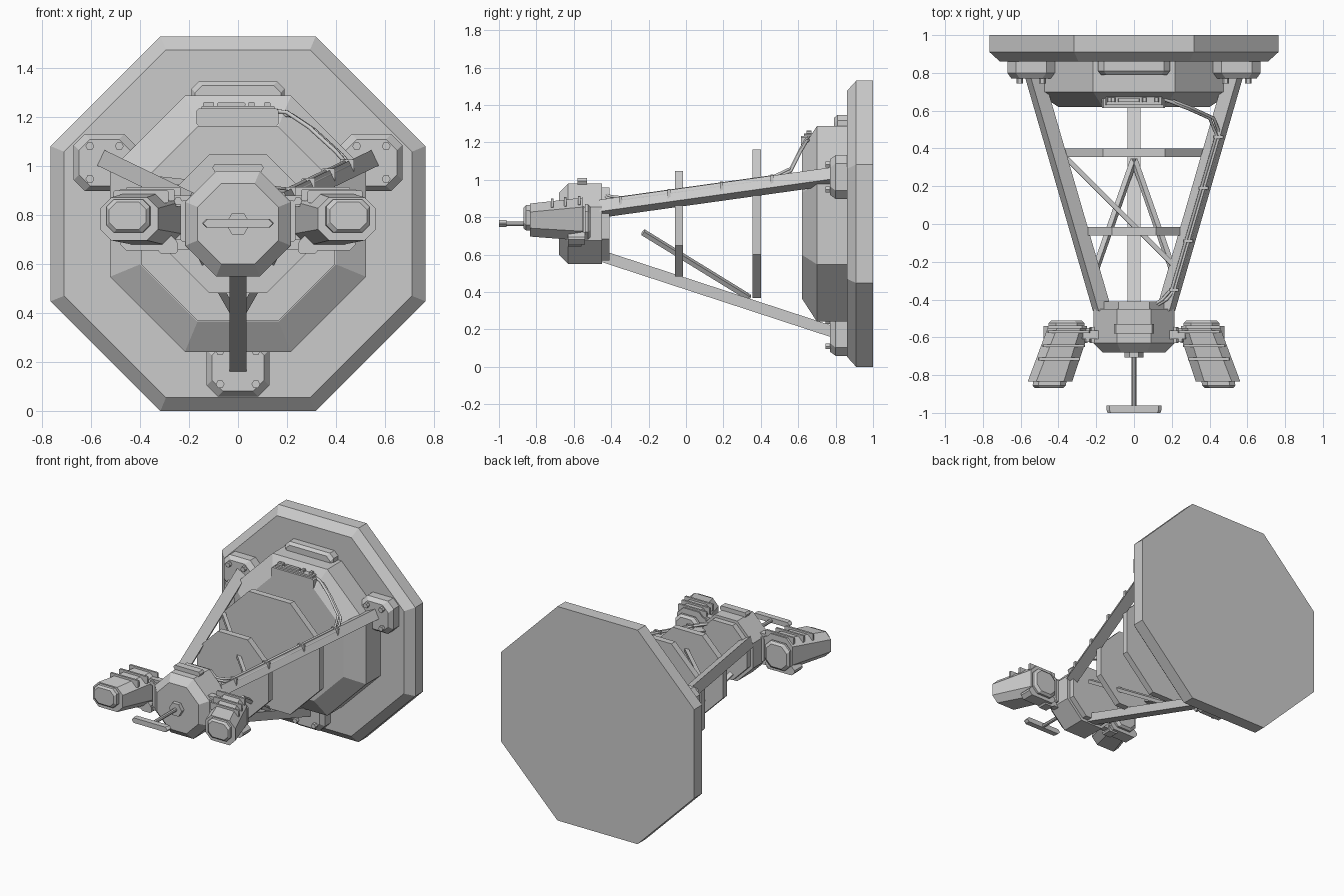
import bpy, bmesh, math
from mathutils import Vector

cube = bpy.data.objects.get("Cube")
if cube:
    bpy.data.objects.remove(cube, do_unlink=True)

grey = bpy.data.materials.new("light_grey")
grey.use_nodes = True
colour = (0.6, 0.6, 0.6, 1)
grey.diffuse_color = colour
grey.node_tree.nodes["Principled BSDF"].inputs["Base Color"].default_value = colour

AXIS_Z = 0.765
OCT = 2 - math.sqrt(2)


def finish(name, bm):
    bmesh.ops.recalc_face_normals(bm, faces=bm.faces)
    mesh = bpy.data.meshes.new(name)
    bm.to_mesh(mesh)
    bm.free()
    mesh.materials.append(grey)
    ob = bpy.data.objects.new(name, mesh)
    bpy.context.collection.objects.link(ob)
    return ob


def loft(name, rings):
    bm = bmesh.new()
    loops = [[bm.verts.new(p) for p in ring] for ring in rings]
    n = len(loops[0])
    for a, b in zip(loops, loops[1:]):
        for i in range(n):
            j = (i + 1) % n
            bm.faces.new((a[i], a[j], b[j], b[i]))
    bm.faces.new(loops[0])
    bm.faces.new(loops[-1])
    return finish(name, bm)


def cut_rect(y, cx, cz, hw, hh, c):
    """Rectangle facing y with its corners cut off by c."""
    pts = []
    for sx, sz, flip in ((1, 1, 0), (-1, 1, 1), (-1, -1, 0), (1, -1, 1)):
        pair = [(cx + sx * hw, y, cz + sz * (hh - c)),
                (cx + sx * (hw - c), y, cz + sz * hh)]
        pts += pair[::-1] if flip else pair
    return pts


def octagon(name, *sections):
    """Eight-sided solid along y from (y, apothem) pairs."""
    return loft(name, [cut_rect(y, 0, AXIS_Z, a, a, a * OCT) for y, a in sections])


def box(name, x, y, z, c=0.004):
    cx, cz = sum(x) / 2, sum(z) / 2
    hw, hh = (x[1] - x[0]) / 2, (z[1] - z[0]) / 2
    return loft(name, [cut_rect(v, cx, cz, hw, hh, c) for v in y])


def beam(name, a, b, width, depth):
    a, b = Vector(a), Vector(b)
    d = (b - a).normalized()
    side = d.cross(Vector((0, 1, 0))).normalized()
    up = side.cross(d)
    return loft(name, [[p + side * sx * width / 2 + up * sz * depth / 2
                        for sx, sz in ((1, 1), (-1, 1), (-1, -1), (1, -1))]
                       for p in (a, b)])


def rod(name, x, z, y0, y1, r, n=6):
    ring = [(x + r * math.cos(math.tau * i / n), z + r * math.sin(math.tau * i / n))
            for i in range(n)]
    return loft(name, [[(u, y, v) for u, v in ring] for y in (y0, y1)])


def tube(name, points, r):
    cu = bpy.data.curves.new(name, 'CURVE')
    cu.dimensions = '3D'
    cu.bevel_depth = r
    cu.bevel_resolution = 1
    cu.use_fill_caps = True
    sp = cu.splines.new('POLY')
    sp.points.add(len(points) - 1)
    for p, co in zip(sp.points, points):
        p.co = (*co, 1)
    cu.materials.append(grey)
    bpy.context.collection.objects.link(bpy.data.objects.new(name, cu))


# Back plate, raised hub and the two frame discs
octagon("base_plate", (1, 0.765), (0.91, 0.765), (0.86, 0.71))
octagon("base_hub", (0.86, 0.523), (0.7, 0.523), (0.62, 0.4))
octagon("rear_disc", (0.4, 0.397), (0.355, 0.397))
octagon("front_disc", (-0.015, 0.283), (-0.06, 0.283))

# Front body with rear flange
octagon("body_flange", (-0.41, 0.195), (-0.46, 0.195))
octagon("front_body", (-0.45, 0.215), (-0.63, 0.215), (-0.68, 0.165))
cap = [(-0.08, 0.95), (-0.105, 0.995), (-0.095, 1.01),
       (0.095, 1.01), (0.105, 0.995), (0.08, 0.95)]
loft("body_top_block", [[(x, y, z) for x, z in cap] for y in (-0.53, -0.58)])

# Nose antenna
rod("nose_nut", 0, AXIS_Z, -0.67, -0.708, 0.05)
rod("nose_rod", 0, AXIS_Z, -0.7, -0.97, 0.013, 8)
loft("nose_bar", [cut_rect(y, 0, AXIS_Z + 0.002, w, 0.018, 0.016)
                  for y, w in ((-0.96, 0.145), (-0.985, 0.145), (-1, 0.14))])


# Mounting pads with bolts
def pad(name, cx, cz, hw, hh, bx, bz):
    loft(name, [cut_rect(y, cx, cz, hw - i, hh - i, 0.045)
                for y, i in ((0.87, 0), (0.8, 0), (0.77, 0.022))])
    for sx in (-1, 1):
        for sz in (-1, 1):
            rod(name + "_bolt", cx + sx * bx, cz + sz * bz, 0.775, 0.745, 0.018)


pad("lower_pad", 0, 0.177, 0.128, 0.118, 0.073, 0.067)
for s, side in ((1, "left"), (-1, "right")):
    pad(side + "_pad", s * 0.545, 1.015, 0.126, 0.117, 0.06, 0.067)
loft("upper_block", [cut_rect(y, 0, 1.285, w, h, 0.03)
                     for y, w, h in ((0.87, 0.19, 0.062), (0.81, 0.19, 0.062),
                                     (0.79, 0.175, 0.045))])

# Long frame beams and braces
beam("lower_beam", (0, -0.45, 0.592), (0, 0.79, 0.186), 0.07, 0.06)
START, END = Vector((0.17, -0.45, 0.847)), Vector((0.53, 0.79, 1.02))
for s, side in ((1, "left"), (-1, "right")):
    flip = Vector((s, 1, 1))
    beam(side + "_beam", START * flip, END * flip, 0.07, 0.075)
    beam(side + "_brace", (0, 0.34, 0.37), (s * 0.2, -0.23, 0.72), 0.03, 0.025)
beam("cross_brace", (-0.36, 0.35, 0.95), (0.2, -0.21, 0.89), 0.025, 0.025)

# Control box on the hub
box("control_box", (-0.17, 0.165), (0.615, 0.69), (1.165, 1.235), 0.008)
box("control_box_ledge", (-0.15, 0.15), (0.63, 0.7), (1.23, 1.247))
box("control_box_label", (-0.085, 0.03), (0.645, 0.665), (1.245, 1.26))
for x in (-0.13, -0.11, 0.055, 0.12):
    box("control_box_knob", (x - 0.012, x + 0.012), (0.645, 0.67), (1.24, 1.263))


# Cables along the left beam, held by clips
def on_beam(y, lift):
    p = START.lerp(END, (y - START.y) / (END.y - START.y))
    return p + Vector((0.0, 0, lift))


for off in (0, 0.022):
    shift = Vector((off, 0, -off * 0.6))
    path = [Vector((0.16, 0.66, 1.225)), Vector((0.2, 0.645, 1.22)),
            Vector((0.29, 0.61, 1.16)), Vector((0.4, 0.56, 1.06)),
            on_beam(0.47, 0.042), on_beam(-0.34, 0.042),
            Vector((0.15, -0.4, 0.91)), Vector((0.1, -0.43, 0.92))]
    tube("cable", [p + shift for p in path], 0.009)
for y in (0.46, 0.19, -0.09, -0.35):
    c = on_beam(y, 0.04)
    box("cable_clip", (c.x - 0.015, c.x + 0.04), (y - 0.008, y + 0.008),
        (c.z - 0.04, c.z + 0.014))

# Side pods, angled outward, with ridges and arms
for s, side in ((1, "left"), (-1, "right")):
    def span(a, b):
        return tuple(sorted((s * a, s * b)))

    loft(side + "_pod", [cut_rect(-0.55, s * 0.345, 0.79, 0.112, 0.115, 0.05),
                         cut_rect(-0.835, s * 0.445, 0.785, 0.118, 0.088, 0.045)])
    loft(side + "_pod_nose", [cut_rect(y, s * x, 0.797, 0.088 - i, 0.068 - i, 0.03)
                              for y, x, i in ((-0.83, 0.445, 0), (-0.855, 0.449, 0),
                                              (-0.868, 0.451, 0.012))])
    loft(side + "_pod_back", [cut_rect(y, s * 0.357, 0.775, 0.095 - i, 0.095 - i, 0.04)
                              for y, i in ((-0.54, 0), (-0.525, 0), (-0.51, 0.015))])
    box(side + "_pod_keel", span(0.25, 0.48), (-0.63, -0.54), (0.655, 0.72), 0.025)
    box(side + "_pod_actuator", span(0.245, 0.325), (-0.63, -0.56), (0.643, 0.695), 0.01)
    for y in (-0.57, -0.645, -0.715):
        x = 0.352 - (y + 0.57) * 0.35
        top = 0.915 + (y + 0.57) * 0.1
        box(side + "_pod_ridge", span(x - 0.118, x + 0.105), (y - 0.007, y + 0.007),
            (top - 0.05, top))
    box(side + "_upper_arm", span(0.17, 0.28), (-0.61, -0.565), (0.835, 0.88), 0.01)
    box(side + "_lower_arm", span(0.17, 0.28), (-0.61, -0.565), (0.66, 0.7), 0.01)
    rod(side + "_arm_pin", s * 0.245, 0.858, -0.55, -0.625, 0.017)
    box(side + "_body_hinge", span(0.17, 0.235), (-0.63, -0.545), (0.69, 0.86), 0.01)
